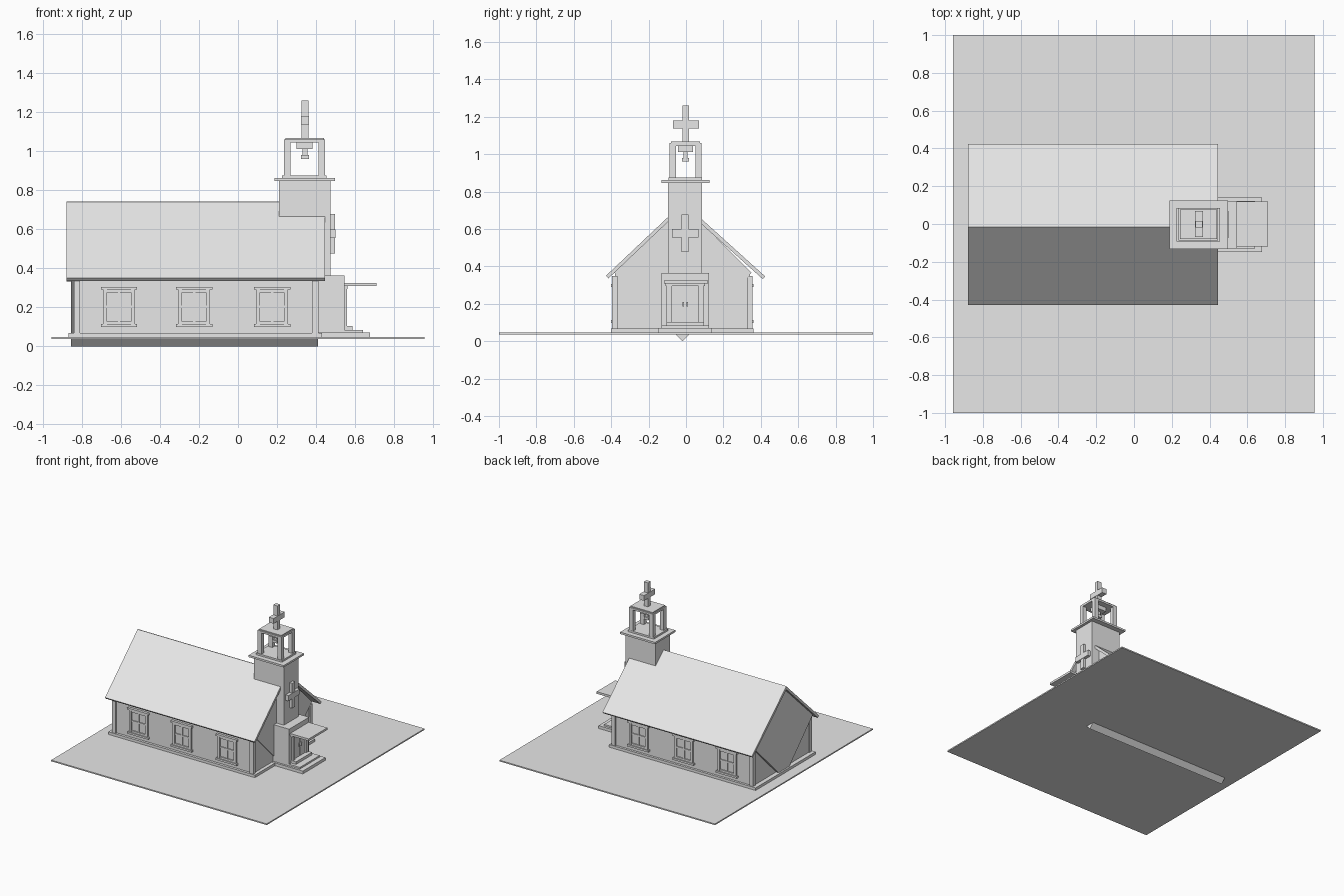
import bpy, bmesh

mat = bpy.data.materials.new("plain light grey")
mat.diffuse_color = (0.8, 0.8, 0.8, 1)


def finish(name, bm):
    bmesh.ops.recalc_face_normals(bm, faces=bm.faces)
    me = bpy.data.meshes.new(name)
    bm.to_mesh(me)
    bm.free()
    me.materials.append(mat)
    ob = bpy.data.objects.new(name, me)
    bpy.context.collection.objects.link(ob)
    return ob


def boxes(name, *specs):
    """Boxes given as (x0, x1, y0, y1, z0, z1), joined into one part."""
    bm = bmesh.new()
    for x0, x1, y0, y1, z0, z1 in specs:
        vs = bmesh.ops.create_cube(bm, size=1)["verts"]
        for v in vs:
            v.co.x = x0 if v.co.x < 0 else x1
            v.co.y = y0 if v.co.y < 0 else y1
            v.co.z = z0 if v.co.z < 0 else z1
    return finish(name, bm)


def prism(name, profile, x0, x1):
    """Extrude a (y, z) profile along x."""
    bm = bmesh.new()
    f = bm.faces.new([bm.verts.new((x0, y, z)) for y, z in profile])
    new = bmesh.ops.extrude_face_region(bm, geom=[f])["geom"]
    bmesh.ops.translate(bm, vec=(x1 - x0, 0, 0),
                        verts=[g for g in new if isinstance(g, bmesh.types.BMVert)])
    return finish(name, bm)


# Ground plate, plinth and hall
boxes("ground_plate", (-0.957, 0.955, -1, 1, 0.037, 0.047))
boxes("plinth", (-0.87, 0.43, -0.40, 0.36, 0.045, 0.068))
boxes("hall_walls", (-0.835, 0.403, -0.38, 0.342, 0.045, 0.36))
boxes("corner_boards", *[(x, x + 0.032, y, y + 0.03, 0.06, 0.35)
                         for x in (-0.842, 0.38) for y in (-0.395, 0.325)])

# Gable block: a square bar turned on its corner, its tip showing below the ground
prism("gable_block", [(-0.018, 0.0), (0.35, 0.366), (-0.015, 0.73), (-0.383, 0.367)],
      -0.857, 0.41)

# Roof slabs
prism("roof_front_slope", [(-0.016, 0.74), (-0.428, 0.35), (-0.415, 0.336), (-0.016, 0.715)],
      -0.88, 0.445)
prism("roof_back_slope", [(-0.016, 0.743), (0.423, 0.347), (0.41, 0.333), (-0.016, 0.715)],
      -0.88, 0.445)

# Windows on both long walls
for side, wall, s in (("front", -0.38, -1), ("back", 0.342, 1)):
    for i, cx in enumerate((-0.61, -0.225, 0.175)):
        def slab(x0, x1, z0, z1, d):
            y0, y1 = sorted((wall - s * 0.005, wall + s * d))
            return (cx + x0, cx + x1, y0, y1, z0, z1)
        boxes(f"window_frame_{side}_{i}",
              slab(-0.082, -0.062, 0.11, 0.295, 0.014), slab(0.062, 0.082, 0.11, 0.295, 0.014),
              slab(-0.093, 0.093, 0.29, 0.305, 0.02), slab(-0.093, 0.093, 0.098, 0.113, 0.02),
              slab(-0.07, 0.07, 0.275, 0.292, 0.012), slab(-0.07, 0.07, 0.112, 0.128, 0.012),
              slab(-0.006, 0.006, 0.12, 0.285, 0.01), slab(-0.07, 0.07, 0.197, 0.209, 0.01))
        boxes(f"window_glass_{side}_{i}", slab(-0.065, 0.065, 0.12, 0.285, 0.003))

# Tower and its wall cross
boxes("tower", (0.21, 0.475, -0.096, 0.085, 0.05, 0.85))
boxes("tower_cross", (0.47, 0.497, -0.023, 0.013, 0.477, 0.677),
      (0.47, 0.5, -0.075, 0.068, 0.556, 0.6))

# Entrance porch with door, canopy and steps
boxes("porch", (0.4, 0.545, -0.131, 0.122, 0.047, 0.364))
boxes("door_frame", (0.54, 0.56, -0.103, -0.076, 0.09, 0.32),
      (0.54, 0.56, 0.066, 0.094, 0.09, 0.32), (0.54, 0.562, -0.11, 0.102, 0.295, 0.312))
boxes("door_leaves", (0.54, 0.55, -0.072, -0.007, 0.1, 0.297),
      (0.54, 0.55, -0.003, 0.062, 0.1, 0.297))
boxes("door_handles", (0.548, 0.56, -0.02, -0.012, 0.185, 0.21),
      (0.548, 0.56, 0.002, 0.01, 0.185, 0.21))
boxes("canopy", (0.54, 0.71, -0.118, 0.118, 0.308, 0.325))
boxes("steps", (0.41, 0.678, -0.147, 0.14, 0.045, 0.07),
      (0.41, 0.64, -0.13, 0.122, 0.065, 0.083),
      (0.41, 0.588, -0.105, 0.097, 0.08, 0.104))

# Belfry: platform, posts, cap
boxes("belfry_platform", (0.187, 0.497, -0.132, 0.125, 0.847, 0.862),
      (0.226, 0.455, -0.093, 0.085, 0.86, 0.876))
boxes("belfry_posts", *[(x, x + 0.034, y, y + 0.034, 0.87, 1.055)
                        for x in (0.236, 0.412) for y in (-0.088, 0.05)])
boxes("belfry_cap", (0.236, 0.446, -0.088, 0.084, 1.045, 1.06),
      (0.243, 0.44, -0.08, 0.076, 1.058, 1.068))

# Bell
boxes("bell", (0.3, 0.383, -0.042, 0.038, 1.012, 1.05),
      (0.331, 0.356, -0.014, 0.008, 0.975, 1.015),
      (0.323, 0.363, -0.022, 0.016, 0.96, 0.98))

# Top cross
boxes("top_cross", (0.326, 0.362, -0.018, 0.016, 1.06, 1.26),
      (0.323, 0.365, -0.07, 0.07, 1.138, 1.18))
